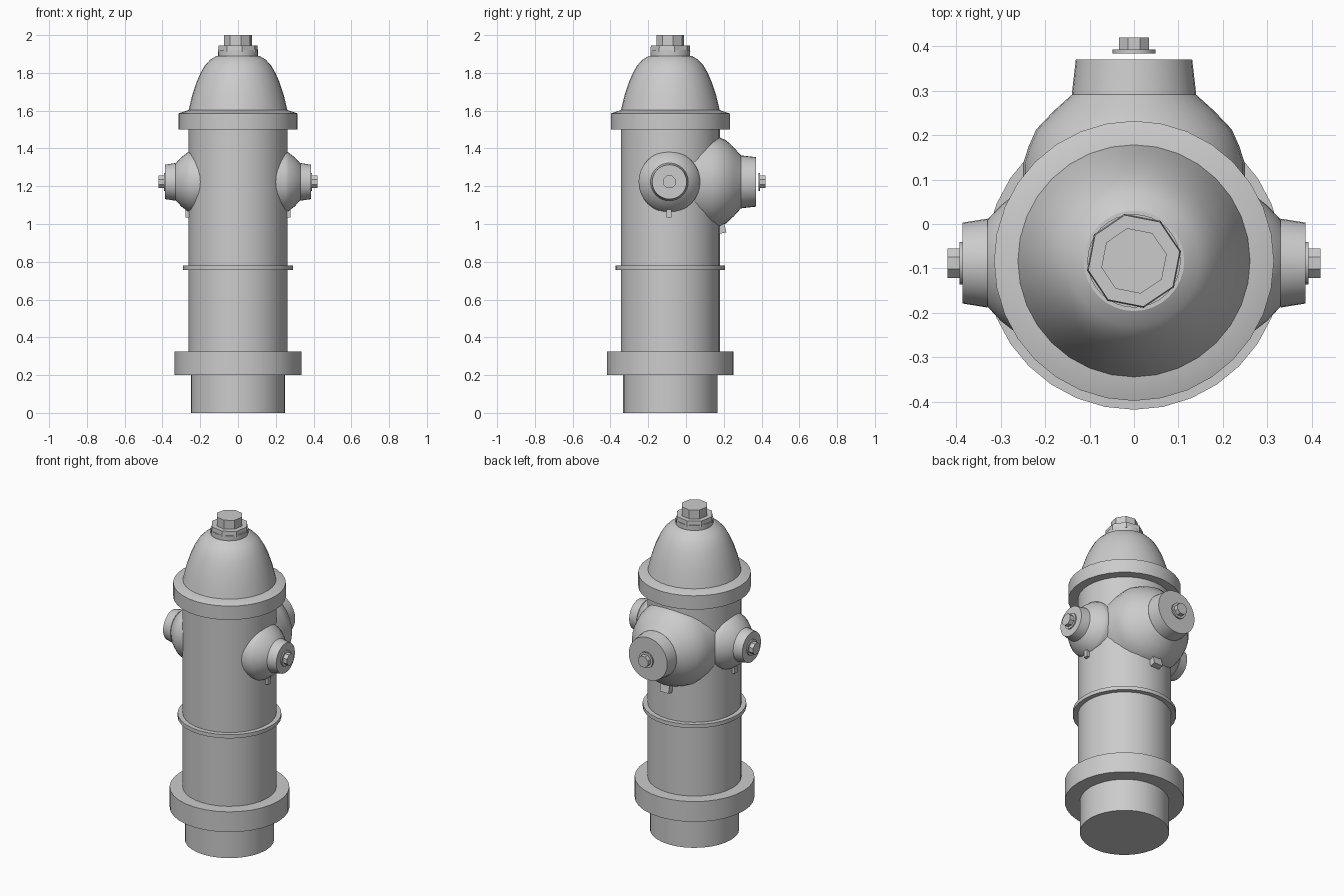
import bpy, bmesh, math
from mathutils import Matrix, Vector

if "Cube" in bpy.data.objects:
    bpy.data.objects.remove(bpy.data.objects["Cube"])

CY = -0.083      # y of the barrel axis
OZ = 1.223       # height of the outlets


def finish(name, bm, matrix, smooth=True):
    bm.transform(matrix)
    bmesh.ops.recalc_face_normals(bm, faces=bm.faces)
    me = bpy.data.meshes.new(name)
    bm.to_mesh(me)
    bm.free()
    ob = bpy.data.objects.new(name, me)
    bpy.context.collection.objects.link(ob)
    if smooth:
        bpy.ops.object.select_all(action='DESELECT')
        ob.select_set(True)
        bpy.context.view_layer.objects.active = ob
        bpy.ops.object.shade_smooth_by_angle(angle=math.radians(30))
    return ob


def lathe(name, profile, sides=32, matrix=Matrix(), smooth=True, turn=0.0):
    """Closed solid of revolution about local z from (radius, height) points."""
    bm = bmesh.new()
    rings = []
    for r, h in profile:
        rings.append([bm.verts.new((r * math.cos(turn + math.tau * i / sides),
                                    r * math.sin(turn + math.tau * i / sides), h))
                      for i in range(sides)])
    for a, b in zip(rings, rings[1:]):
        for i in range(sides):
            j = (i + 1) % sides
            bm.faces.new((a[i], a[j], b[j], b[i]))
    bm.faces.new(rings[0][::-1])
    bm.faces.new(rings[-1])
    return finish(name, bm, matrix, smooth)


def box(name, size, matrix):
    bm = bmesh.new()
    bmesh.ops.create_cube(bm, size=1)
    bm.transform(Matrix.Diagonal((*size, 1)))
    return finish(name, bm, matrix, False)


axis = Matrix.Translation((0, CY, 0))

# Barrel with base flange, middle band and top flange
lathe("barrel", [(0.25, 0), (0.25, 0.2), (0.335, 0.2), (0.335, 0.325),
                 (0.262, 0.325), (0.262, 0.757), (0.29, 0.757), (0.29, 0.78),
                 (0.262, 0.78), (0.262, 1.5), (0.315, 1.5), (0.315, 1.585),
                 (0.262, 1.603)], matrix=axis)

# Domed bonnet
lathe("bonnet", [(0.262, 1.6), (0.243, 1.68), (0.22, 1.75), (0.198, 1.80),
                 (0.175, 1.84), (0.147, 1.87), (0.113, 1.89), (0.105, 1.89),
                 (0.105, 1.92)], matrix=axis)
lathe("bonnet_washer", [(0.108, 1.91), (0.105, 1.945)], 8, axis, False, 0.2)
lathe("bonnet_nut", [(0.075, 1.94), (0.075, 2.0)], 8, axis, False, 0.2)


def cap_nut(name, start, matrix):
    lathe(name + "_washer", [(0.048, start), (0.048, start + 0.009)], 16, matrix)
    lathe(name + "_nut", [(0.036, start + 0.008), (0.036, 0.42)], 8, matrix,
          False, math.pi / 8)


# Side hose outlets, caps, nuts and lugs
for side, s in (("left", -1), ("right", 1)):
    m = Matrix.Translation((0, -0.088, OZ)) @ Matrix.Rotation(s * math.pi / 2, 4, 'Y')
    lathe(side + "_outlet", [(0.163, 0.12), (0.163, 0.25), (0.155, 0.268),
                             (0.13, 0.3), (0.1, 0.328), (0.088, 0.335)], matrix=m)
    lathe(side + "_cap", [(0.1, 0.33), (0.091, 0.386)], matrix=m)
    cap_nut(side + "_cap", 0.384, m)
    box(side + "_lug", (0.025, 0.028, 0.06),
        Matrix.Translation((s * 0.266, -0.09, 1.064)))

# Large rear outlet, cap, nut and lug
m = Matrix.Translation((0, 0, OZ)) @ Matrix.Rotation(-math.pi / 2, 4, 'X')
lathe("rear_outlet", [(0.25, -0.02), (0.25, 0.135), (0.237, 0.175), (0.22, 0.213),
                      (0.18, 0.255), (0.14, 0.291)], matrix=m)
lathe("rear_cap", [(0.14, 0.292), (0.131, 0.37)], matrix=m)
cap_nut("rear_cap", 0.384, m)
box("rear_lug", (0.06, 0.035, 0.09),
    Matrix.Translation((0, 0.187, 0.996)) @ Matrix.Rotation(math.radians(12), 4, 'X'))
